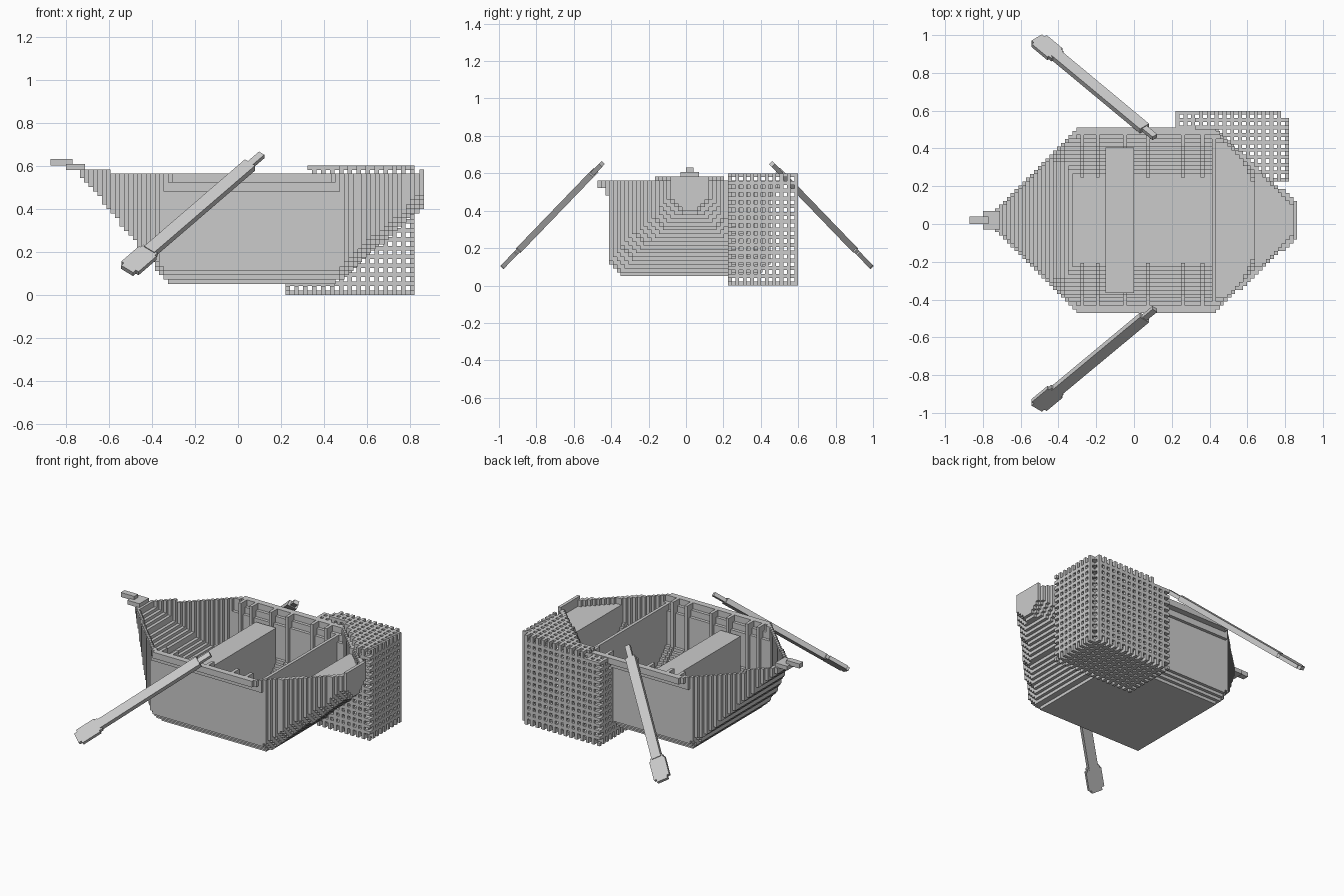
import bpy, bmesh, math
from mathutils import Vector

if "Cube" in bpy.data.objects:
    bpy.data.objects.remove(bpy.data.objects["Cube"])

V = 0.0205          # block size
YC = 0.02           # hull centre line
HX = -0.735         # first hull column

grey = bpy.data.materials.new("plain_grey")
grey.diffuse_color = (0.6, 0.6, 0.6, 1)
grey.use_nodes = True
grey.node_tree.nodes["Principled BSDF"].inputs["Base Color"].default_value = grey.diffuse_color


def finish(name, bm, fix=True):
    me = bpy.data.meshes.new(name)
    if fix:
        bmesh.ops.recalc_face_normals(bm, faces=bm.faces)
    bm.to_mesh(me)
    bm.free()
    me.materials.append(grey)
    ob = bpy.data.objects.new(name, me)
    bpy.context.collection.objects.link(ob)
    return ob


def box(name, x0, x1, y0, y1, z0, z1):
    bm = bmesh.new()
    bmesh.ops.create_cube(bm, size=1)
    for v in bm.verts:
        v.co = Vector(((x0 + x1) / 2 + v.co.x * (x1 - x0),
                       (y0 + y1) / 2 + v.co.y * (y1 - y0),
                       (z0 + z1) / 2 + v.co.z * (z1 - z0)))
    return finish(name, bm)


DIRS = [(a, s) for a in range(3) for s in (-1, 1)]


def blocks(name, cells, origin, size=(V, V, V)):
    """Skin a set of grid cells with their exposed faces only."""
    bm, verts = bmesh.new(), {}

    def vert(p):
        if p not in verts:
            verts[p] = bm.verts.new([o + c * s for o, c, s in zip(origin, p, size)])
        return verts[p]

    for c in cells:
        for a, s in DIRS:
            n = list(c)
            n[a] += s
            if tuple(n) in cells:
                continue
            b, d = (a + 1) % 3, (a + 2) % 3
            quad = []
            for u, w in ((0, 0), (1, 0), (1, 1), (0, 1)):
                p = list(c)
                p[a] += s > 0
                p[b] += u
                p[d] += w
                quad.append(vert(tuple(p)))
            if s < 0:
                quad.reverse()
            bm.faces.new(quad)
    return finish(name, bm, False)


# Hull shape: plan half width at the rim, keel height and cross-section
def rim(x):
    return 0.485 - max(0, -0.30 - x) * 0.977 - max(0, x - 0.43) * 0.91


def keel(x):
    return 0.05 + max(0, -0.32 - x) * 1.24 + max(0, x - 0.45) * 0.88


def flare(z):
    return 0 if z > 0.52 else 0.025 if z > 0.48 else 0.05


def section(dy, z, h, b, c):
    return dy < h and z > b and (h - dy) + (z - b) > min(c, h * 0.7)


def bow_fade(x):
    """1 amidships, falling to 0 at the bow, where sections are square."""
    return min(1, max(0, (x + 0.44) / 0.12))


def outer(x, y, z):
    if not HX < x < 0.867:
        return False
    h = min(rim(x), 0.485 - flare(z))
    return section(abs(y - YC), z, h, keel(x), 0.07 * bow_fade(x))


RIBS = (-0.27, -0.19, -0.05, 0.07, 0.25, 0.36)


def inner(x, y, z):
    on_rib = any(abs(x - r) < V / 2 for r in RIBS)
    h = min(rim(x) - 0.03, 0.485 - flare(z) - 0.035)
    if on_rib:
        h = min(h, 0.38)
    return (x < 0.845 and h > 0
            and section(abs(y - YC), z, h, keel(x) + 0.05, 0.15 * bow_fade(x)))


# Height of the stern fittings: bulkhead, low deck, then raised end deck
def stern_top(x):
    if x < 0.41:
        return 0
    return 0.52 if x < 0.43 or x > 0.64 else 0.33


hull, stern = set(), set()
for i in range(78):
    x = HX + (i + 0.5) * V
    top = 26 if x < -0.6 or x > 0.84 else 25
    for j in range(-24, 24):
        y = YC + (j + 0.5) * V
        for k in range(top):
            z = 0.05 + (k + 0.5) * V
            if not outer(x, y, z):
                continue
            if not inner(x, y, z):
                hull.add((i, j, k))
            elif z < stern_top(x):
                stern.add((i, j, k))
blocks("hull", hull, (HX, YC, 0.05))
blocks("stern_bench", stern, (HX, YC, 0.05))

# Middle seat and bow post
box("seat", -0.15, 0.0, YC - 0.385, YC + 0.385, 0.10, 0.47)
box("bow_post", -0.80, -0.71, YC - 0.05, YC + 0.05, 0.58, 0.608)
box("bow_tip", -0.87, -0.77, YC - 0.02, YC + 0.02, 0.60, 0.63)

# Net: an open lattice around the rear corner of the hull
N = (29, 19, 29)
NO = (0.22, 0.225, 0.0)
NS = (0.0207, 0.0197, 0.0207)


def in_net(i, j, k):
    if not (0 <= i < N[0] and 0 <= j < N[1]):
        return False
    if not 0 <= k < (27 if i < 5 else N[2]):
        return False
    if i > 26 and j > 16:
        return False
    x, y, z = (o + (n + 0.5) * s for o, n, s in zip(NO, (i, j, k), NS))
    return not outer(x, y, z)


net = set()
for i in range(N[0]):
    for j in range(N[1]):
        for k in range(N[2]):
            c = (i, j, k)
            odd = sum(n % 2 for n in c)
            if odd > 1 or not in_net(*c):
                continue
            # knotted corners: leave gaps along the outer edges
            if odd and sum(n in (0, m - 1) for n, m in zip(c, N)) > 1:
                continue
            for a, s in DIRS:
                n = list(c)
                n[a] += s
                if not in_net(*n):
                    net.add(c)
                    break
blocks("net", net, NO, NS)


# Oars: flat profile laid along the oar, built in its tilted plane
def oar(name, side):
    tip = Vector((-0.515, 0.005 + side * 0.974, 0.112))
    end = Vector((0.11, 0.005 + side * 0.455, 0.65))
    along = (end - tip).normalized()
    normal = along.cross(Vector((1, 0, 0))).normalized()
    across = normal.cross(along)
    length = (end - tip).length
    bm = bmesh.new()

    def slab(points, thick):
        outline = points + [(s, -w) for s, w in reversed(points)]
        low, high = ([bm.verts.new(tip + along * s + across * w + normal * t)
                      for s, w in outline] for t in (-thick / 2, thick / 2))
        bm.faces.new(low)
        bm.faces.new(high[::-1])
        for a in range(len(outline)):
            b = (a + 1) % len(outline)
            bm.faces.new((low[a], high[a], high[b], low[b]))

    slab([(0, 0.036), (0.02, 0.036), (0.02, 0.052), (0.15, 0.052),
          (0.15, 0.042), (0.17, 0.042), (0.17, 0.031)], 0.024)
    slab([(0.16, 0.031), (0.89, 0.031)], 0.034)
    slab([(0.88, 0.016), (length, 0.016)], 0.024)
    finish(name, bm)


oar("front_oar", -1)
oar("back_oar", 1)
